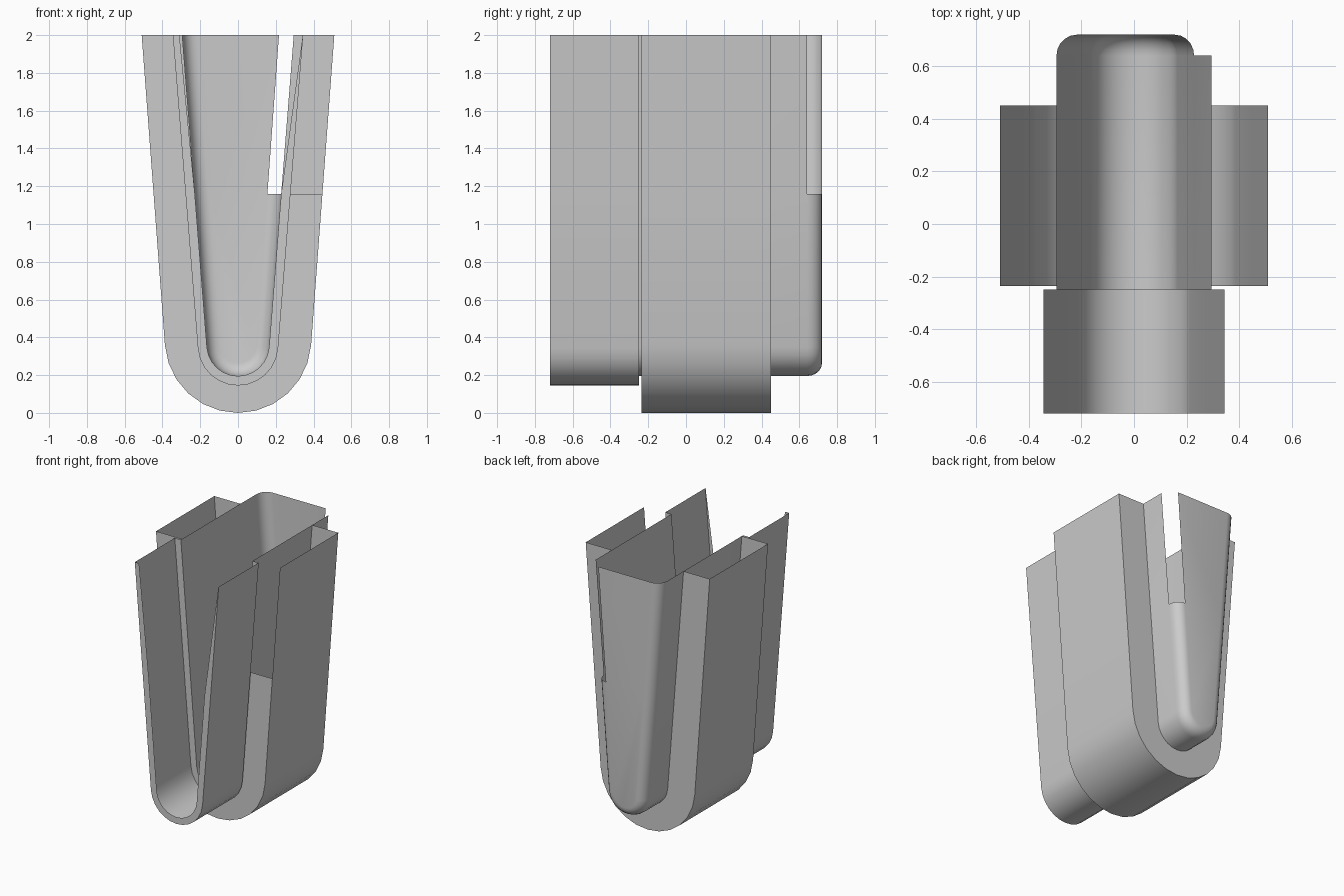
import bpy
from math import asin, pi, sin, cos

if "Cube" in bpy.data.objects:
    bpy.data.objects.remove(bpy.data.objects["Cube"])

TOP, MID, SEGS = 2.0, 1.16, 12


def u_profile(y, half_top, r, zc):
    """Tapered U section: straight walls running into a round bottom."""
    a = asin((half_top - r) / (TOP - zc))
    arc = [(r * cos(t), zc + r * sin(t))
           for t in [pi + a + (pi - 2 * a) * i / SEGS for i in range(SEGS + 1)]]
    ax, az = arc[-1]
    mid = ax + (half_top - ax) * (MID - az) / (TOP - az)
    pts = [(-half_top, TOP), (-mid, MID)] + arc + [(mid, MID), (half_top, TOP)]
    return [(x, y, z) for x, z in pts]


def loft(name, rows, skip=(), cap=False):
    """Skin successive U sections; skip holds (row, segment) openings."""
    n = len(rows[0])
    verts = [p for row in rows for p in row]
    faces = [(r * n + i, r * n + i + 1, (r + 1) * n + i + 1, (r + 1) * n + i)
             for r in range(len(rows) - 1) for i in range(n - 1)
             if (r, i) not in skip]
    if cap:
        faces.append(tuple((len(rows) - 1) * n + i for i in range(n)))
    mesh = bpy.data.meshes.new(name)
    mesh.from_pydata(verts, [], faces)
    mesh.validate()
    mesh.update()
    ob = bpy.data.objects.new(name, mesh)
    bpy.context.collection.objects.link(ob)
    bpy.ops.object.select_all(action='DESELECT')
    ob.select_set(True)
    bpy.context.view_layer.objects.active = ob
    bpy.ops.object.shade_smooth_by_angle(angle=0.6)
    return ob


INNER = (0.295, 0.165, 0.36)
FRONT = (0.345, 0.213, 0.358)
BAND = (0.51, 0.388, 0.388)
LAST = SEGS + 3  # upper right wall segment

# Inner sleeve with rounded, closed back and a slot at the upper right corner
rows = [u_profile(-0.25, *INNER), u_profile(0.64, *INNER)]
for i in range(1, 6):
    t = i / 5 * pi / 2
    k = 1 - cos(t)
    rows.append(u_profile(0.64 + 0.08 * sin(t), 0.295 - 0.078 * k, 0.165 - 0.068 * k, 0.36))
loft("inner_sleeve", rows, skip={(r, LAST) for r in range(1, 6)}, cap=True)

# Wider front sleeve: front lip fading out at the upper right, step at the rear
lip = u_profile(-0.72, *INNER)
lip[0] = (-0.31, -0.72, TOP)
outer = u_profile(-0.72, *FRONT)
lip[-1] = (0.343, -0.72, TOP)
loft("front_sleeve", [lip, outer, u_profile(-0.25, *FRONT), u_profile(-0.25, *INNER)])

# Thick middle band with side walls, one open at the upper front right
loft("middle_band", [u_profile(-0.235, *INNER), u_profile(-0.235, *BAND),
                     u_profile(0.45, *BAND), u_profile(0.45, *INNER)],
     skip={(0, LAST)})
